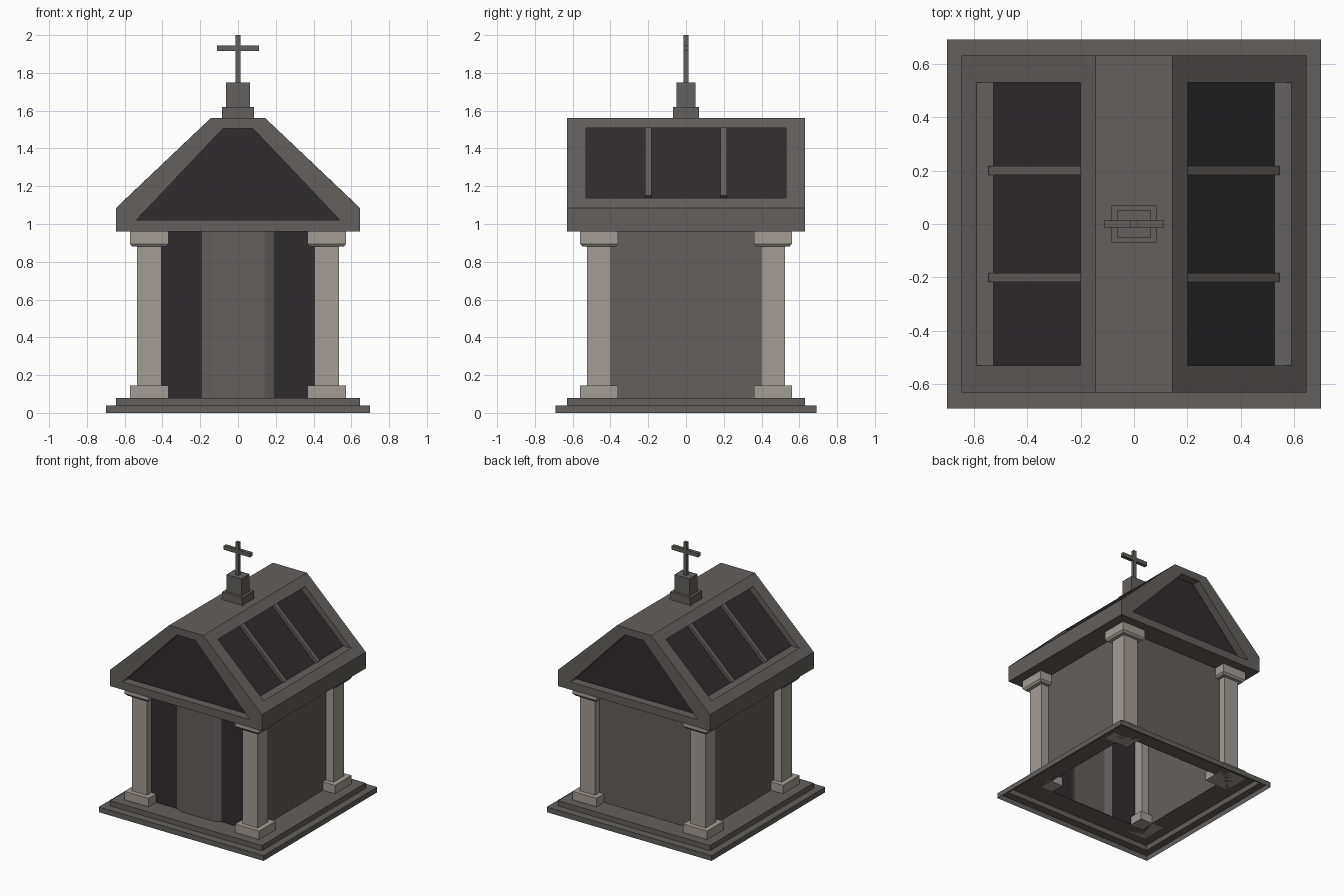
import bpy, bmesh
from math import atan2
from mathutils import Vector

if "Cube" in bpy.data.objects:
    bpy.data.objects.remove(bpy.data.objects["Cube"])


def material(name, rgb):
    m = bpy.data.materials.new(name)
    m.diffuse_color = (*rgb, 1)
    m.use_nodes = True
    m.node_tree.nodes["Principled BSDF"].inputs["Base Color"].default_value = m.diffuse_color
    return m


STONE = material("grey_stone", (0.125, 0.115, 0.11))
PALE = material("pale_stone", (0.37, 0.335, 0.30))
DARK = material("dark_panel", (0.028, 0.025, 0.025))


def finish(bm, name, *mats):
    bmesh.ops.remove_doubles(bm, verts=bm.verts, dist=1e-5)
    bmesh.ops.recalc_face_normals(bm, faces=bm.faces)
    me = bpy.data.meshes.new(name)
    bm.to_mesh(me)
    bm.free()
    for m in mats:
        me.materials.append(m)
    ob = bpy.data.objects.new(name, me)
    bpy.context.collection.objects.link(ob)
    return ob


def face(bm, pts, mat=0):
    bm.faces.new([bm.verts.new(p) for p in pts]).material_index = mat


def band(bm, a, b, mats=None):
    """Quads between two closed loops of points."""
    for i in range(len(a)):
        j = (i + 1) % len(a)
        face(bm, (a[i], a[j], b[j], b[i]), mats[i] if mats else 0)


def rect(hx, hy, z, cx=0, cy=0):
    return [(cx + sx * hx, cy + sy * hy, z) for sx, sy in ((-1, -1), (1, -1), (1, 1), (-1, 1))]


def loft(bm, loops):
    for a, b in zip(loops, loops[1:]):
        band(bm, a, b)


def solid(name, sections, mat, cx=0, cy=0):
    """Closed stack of rectangular sections (half x, half y, z)."""
    bm = bmesh.new()
    loops = [rect(*s, cx, cy) for s in sections]
    loft(bm, loops)
    face(bm, loops[0])
    face(bm, loops[-1])
    return finish(bm, name, mat)


def framed_panel(bm, outer, inner, shift):
    """Flat frame, recess sides and a dark sunken panel."""
    sunk = [tuple(Vector(p) + Vector(shift)) for p in inner]
    band(bm, outer, inner)
    band(bm, inner, sunk)
    clean = [p for i, p in enumerate(sunk) if p != sunk[i - 1]]
    face(bm, clean, 1)


# Stepped base, open underneath
W = 0.47
bm = bmesh.new()
loft(bm, [rect(0.70, 0.69, 0), rect(0.70, 0.69, 0.04), rect(0.645, 0.63, 0.04),
          rect(0.645, 0.63, 0.08), rect(W, W, 0.08)])
finish(bm, "stepped_base", STONE)

# Walls with a slightly projecting door between dark panels
plan = [(-W, -W), (-0.19, -W), (-0.14, -0.495), (0.14, -0.495), (0.19, -W), (W, -W), (W, W), (-W, W)]
bm = bmesh.new()
band(bm, [(x, y, 0.08) for x, y in plan], [(x, y, 0.96) for x, y in plan],
     [1, 0, 0, 0, 1, 0, 0, 0])
finish(bm, "walls_and_door", STONE, DARK)

# Corner columns: foot, shaft and capital
for sx in (-1, 1):
    for sy in (-1, 1):
        c = (sx * 0.47, sy * 0.46)
        tag = ("front" if sy < 0 else "back") + ("_left" if sx < 0 else "_right")
        solid(tag + "_column_foot", [(0.102, 0.1, 0.08), (0.102, 0.1, 0.145)], PALE, *c)
        solid(tag + "_column_shaft", [(0.064, 0.064, 0.145), (0.064, 0.064, 0.88)], PALE, *c)
        solid(tag + "_column_capital",
              [(0.09, 0.088, 0.88), (0.102, 0.1, 0.895), (0.102, 0.1, 0.96)], PALE, *c)

# Roof shell with eaves, ridge strip, sunken gables and sunken slope panels
EX, EY, D = 0.645, 0.63, 0.065
gable_out = [(-EX, 0.96), (EX, 0.96), (EX, 1.085), (0.145, 1.56), (-0.145, 1.56), (-EX, 1.085)]
gable_in = [(-0.54, 1.02), (0.54, 1.02), (0.54, 1.02), (0.08, 1.505), (-0.08, 1.505), (-0.54, 1.02)]
bm = bmesh.new()
band(bm, rect(EX, EY, 0.96), rect(W, W, 0.96))
face(bm, rect(0.145, EY, 1.56))
for s in (-1, 1):
    framed_panel(bm, [(x, s * EY, z) for x, z in gable_out],
                 [(x, s * EY, z) for x, z in gable_in], (0, -s * D, 0))
    face(bm, [(s * EX, -EY, 0.96), (s * EX, EY, 0.96), (s * EX, EY, 1.085), (s * EX, -EY, 1.085)])
    framed_panel(bm,
                 [(s * EX, -EY, 1.085), (s * EX, EY, 1.085), (s * 0.145, EY, 1.56), (s * 0.145, -EY, 1.56)],
                 [(s * 0.59, -0.53, 1.138), (s * 0.59, 0.53, 1.138), (s * 0.20, 0.53, 1.508), (s * 0.20, -0.53, 1.508)],
                 (-s * D, 0, 0))
finish(bm, "roof", STONE, DARK)

# Bars dividing the slope panels
for s in (-1, 1):
    for y in (-0.2, 0.2):
        bm = bmesh.new()
        prof = [(0.525, 1.138), (0.545, 1.15), (0.165, 1.508), (0.135, 1.508)]
        a = [(s * x, y - 0.017, z) for x, z in prof]
        b = [(s * x, y + 0.017, z) for x, z in prof]
        band(bm, a, b)
        face(bm, a)
        face(bm, b)
        finish(bm, "roof_bar", STONE)

# Ridge pedestal and cross
solid("pedestal_lower", [(0.085, 0.07, 1.56), (0.085, 0.07, 1.62)], STONE)
solid("pedestal_upper", [(0.064, 0.05, 1.62), (0.064, 0.05, 1.75)], STONE)
solid("cross_post", [(0.014, 0.013, 1.75), (0.014, 0.013, 2.0)], STONE)
solid("cross_arm", [(0.112, 0.0135, 1.915), (0.112, 0.0135, 1.946)], STONE)
